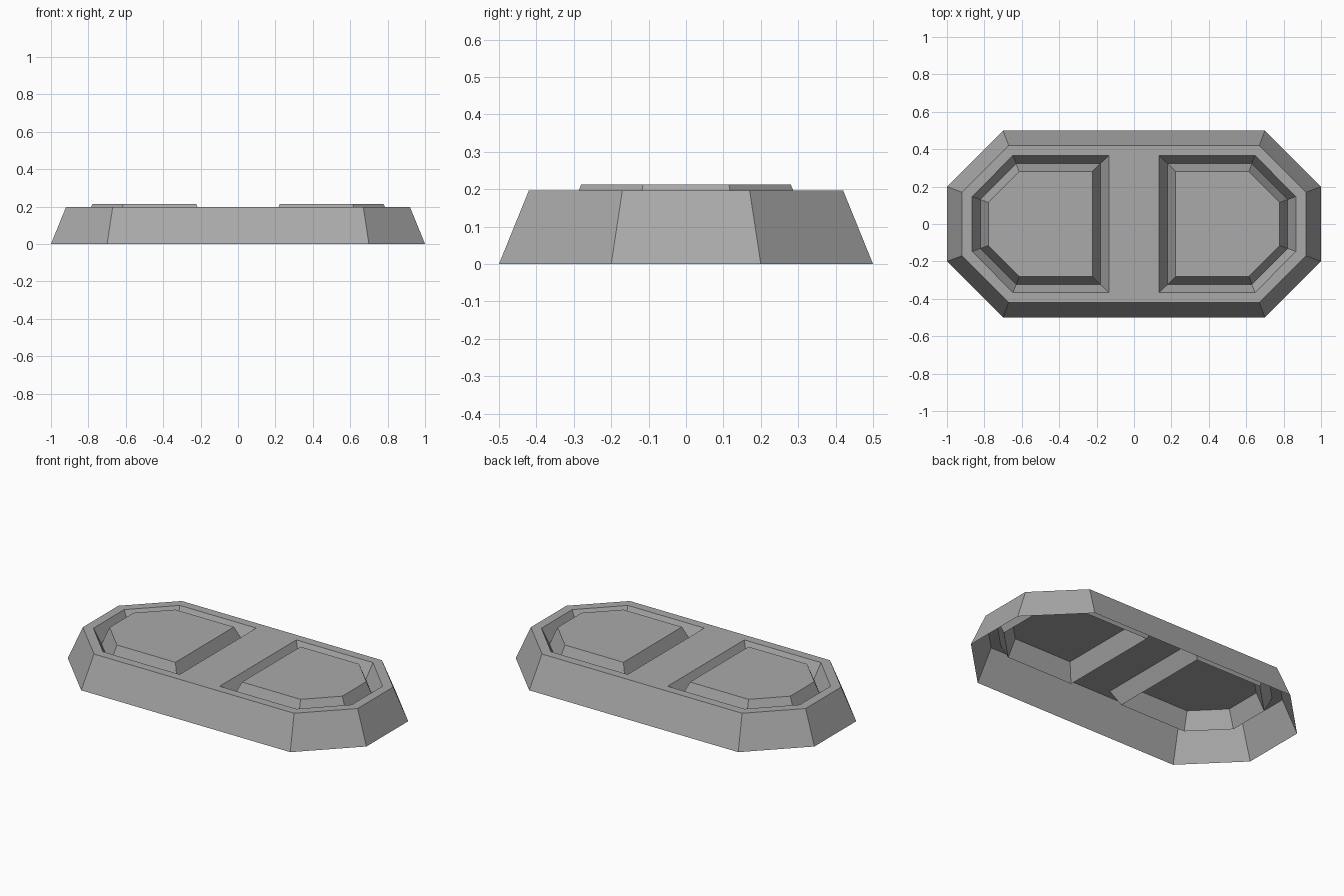
import bpy, bmesh

cube = bpy.data.objects.get("Cube")
if cube:
    bpy.data.objects.remove(cube, do_unlink=True)

# One plain grey
grey = bpy.data.materials.new("stone grey")
grey.use_nodes = True
colour = (0.4, 0.4, 0.4, 1)
grey.diffuse_color = colour
grey.node_tree.nodes["Principled BSDF"].inputs["Base Color"].default_value = colour


def octagon(x, y, cx, cy):
    """Chamfered rectangle, counter-clockwise."""
    return [(x, -cy), (x, cy), (cx, y), (-cx, y),
            (-x, cy), (-x, -cy), (-cx, -y), (cx, -y)]


def pad(x0, x1, y, cx, cy):
    """Half-octagon outline with a straight inner edge."""
    return [(x0, -y), (cx, -y), (x1, -cy), (x1, cy), (cx, y), (x0, y)]


def add_ring(bm, outline, z):
    return [bm.verts.new((x, y, z)) for x, y in outline]


def bridge(bm, lower, upper):
    for i in range(len(lower)):
        j = (i + 1) % len(lower)
        bm.faces.new((lower[i], lower[j], upper[j], upper[i]))


def loop_edges(bm, ring):
    return [bm.edges.get((v, ring[i - 1])) for i, v in enumerate(ring)]


TOP, GROOVE, PLATEAU = 0.197, 0.108, 0.213
bm = bmesh.new()

# Sloping outer wall, open underneath
foot = add_ring(bm, octagon(1, 0.5, 0.7, 0.2), 0)
rim = add_ring(bm, octagon(0.92, 0.42, 0.67, 0.17), TOP)
bridge(bm, foot, rim)
deck = loop_edges(bm, rim)

# V-shaped groove around a raised plateau on each side
for side in (1, -1):
    rings = []
    for shape, z in (((0.134, 0.865, 0.367, 0.647, 0.147), TOP),
                     ((0.18, 0.822, 0.323, 0.63, 0.131), GROOVE),
                     ((0.223, 0.779, 0.28, 0.615, 0.115), PLATEAU)):
        outline = [(side * x, y) for x, y in pad(*shape)]
        if side < 0:
            outline.reverse()
        rings.append(add_ring(bm, outline, z))
    bridge(bm, rings[0], rings[1])
    bridge(bm, rings[1], rings[2])
    bm.faces.new(rings[2])
    deck += loop_edges(bm, rings[0])

# Flat deck filled between the rim and the two grooves
fill = bmesh.ops.triangle_fill(bm, use_beauty=True, edges=deck, normal=(0, 0, 1))
for f in fill["geom"]:
    if isinstance(f, bmesh.types.BMFace):
        f.normal_update()
        if f.normal.z < 0:
            f.normal_flip()

mesh = bpy.data.meshes.new("grooved_base")
bm.to_mesh(mesh)
bm.free()
mesh.materials.append(grey)
bpy.context.collection.objects.link(bpy.data.objects.new("grooved_base", mesh))
